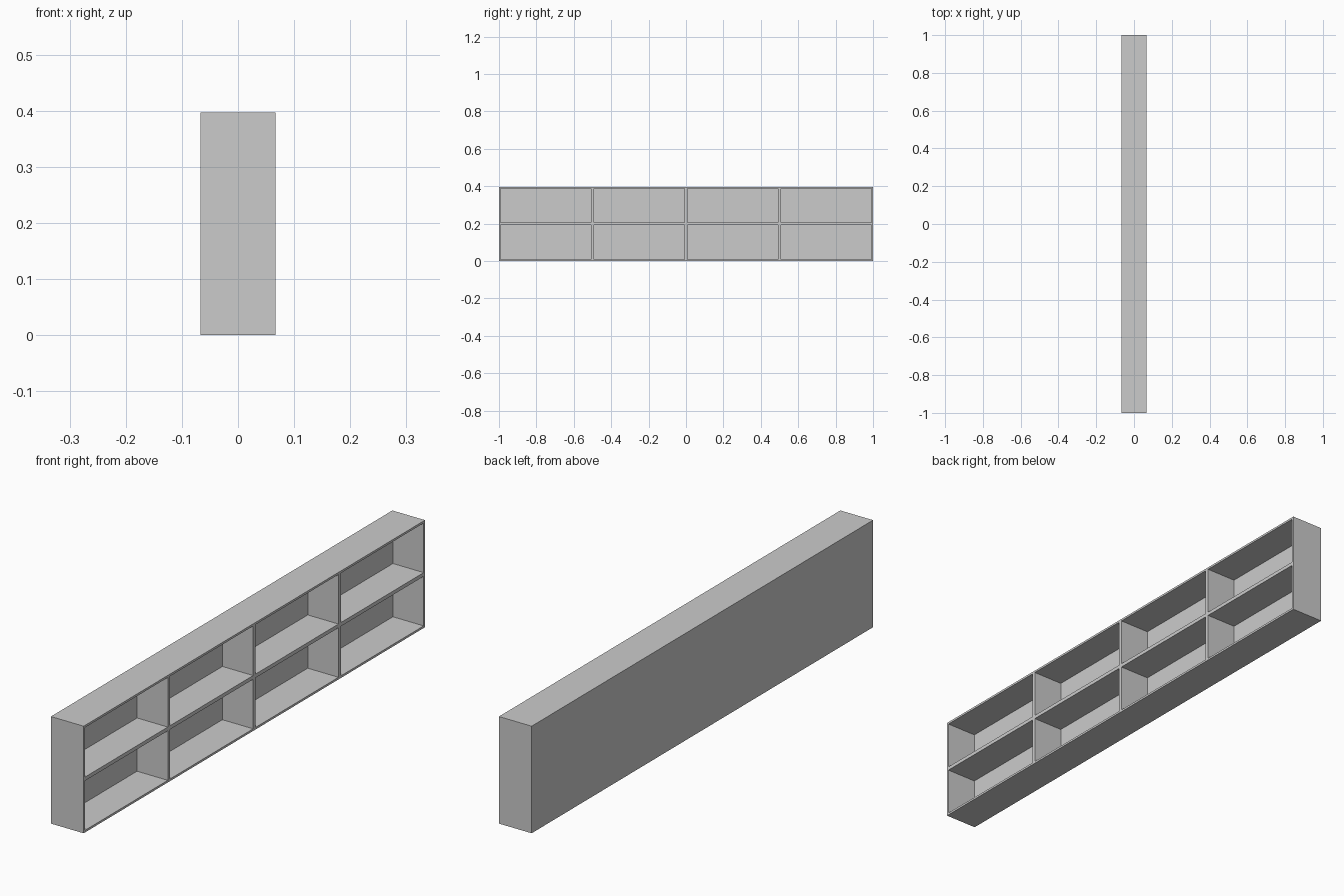
import bpy

if "Cube" in bpy.data.objects:
    bpy.data.objects.remove(bpy.data.objects["Cube"])

W, L, H = 0.134, 2.0, 0.397   # depth (x), length (y), height (z)
T = 0.008                     # outer board thickness
D = 0.014                     # divider and shelf thickness


def board(name, x, y, z):
    """Box given by its (min, max) range on each axis."""
    bpy.ops.mesh.primitive_cube_add(
        size=1, location=[(a + b) / 2 for a, b in (x, y, z)])
    ob = bpy.context.object
    ob.name = name
    ob.scale = [b - a for a, b in (x, y, z)]
    bpy.ops.object.transform_apply(location=False, rotation=False, scale=True)
    return ob


back = -W / 2 + T
inner_x = (back, W / 2)
inner_y = (-L / 2 + T, L / 2 - T)
full_y = (-L / 2, L / 2)

# Closed back on the -x side, cells open towards +x
board("back_panel", (-W / 2, back), full_y, (0, H))

# Outer frame
board("bottom_board", inner_x, full_y, (0, T))
board("top_board", inner_x, full_y, (H - T, H))
board("end_board_front", inner_x, (-L / 2, -L / 2 + T), (T, H - T))
board("end_board_rear", inner_x, (L / 2 - T, L / 2), (T, H - T))

# Middle shelf
lo, hi = H / 2 - D / 2, H / 2 + D / 2
board("middle_shelf", inner_x, inner_y, (lo, hi))

# Upright dividers between the shelves
for i, y in enumerate((-0.5, 0, 0.5), 1):
    span = (y - D / 2, y + D / 2)
    board(f"lower_divider_{i}", inner_x, span, (T, lo))
    board(f"upper_divider_{i}", inner_x, span, (hi, H - T))
